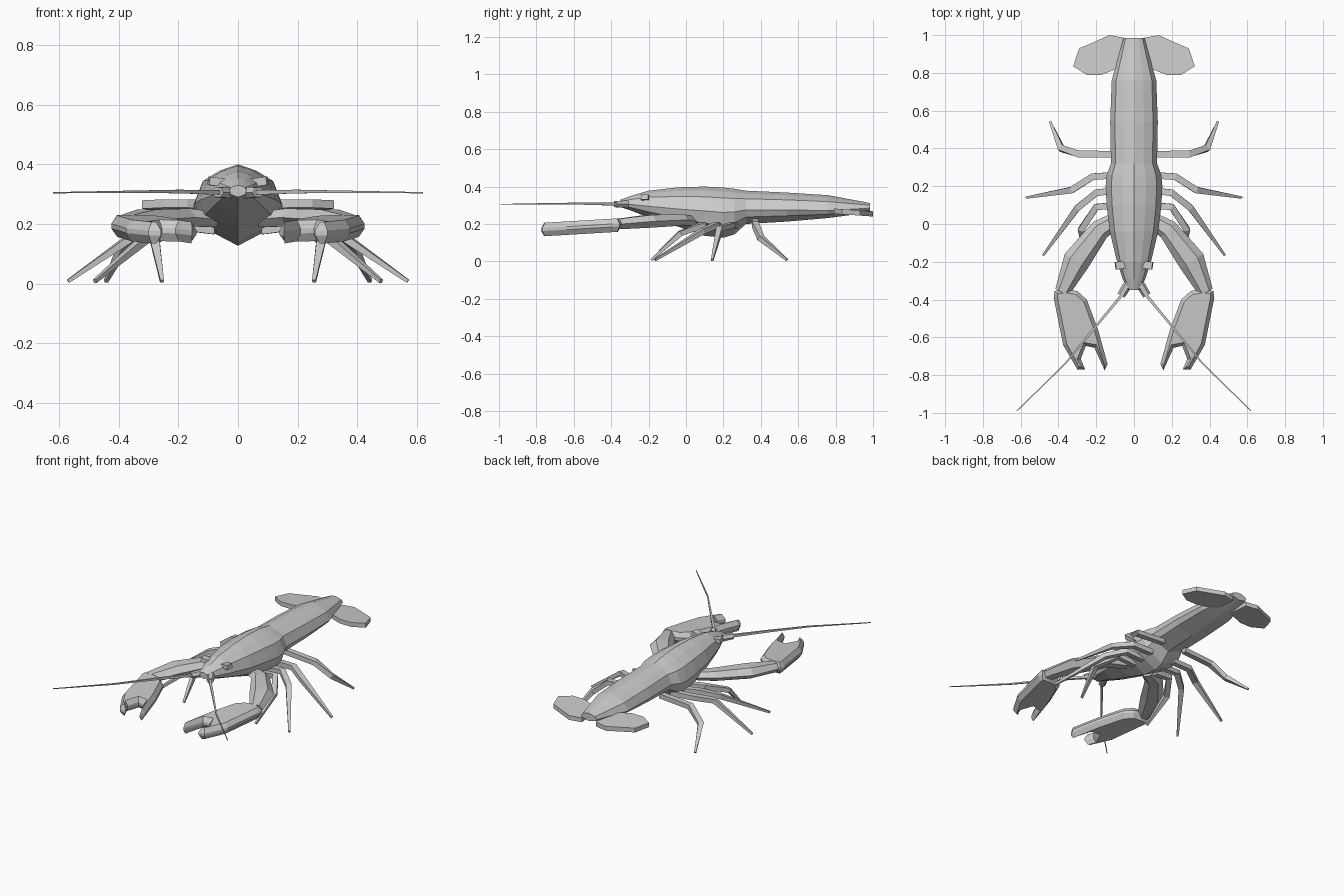
import bpy, bmesh
from mathutils import Vector

if "Cube" in bpy.data.objects:
    bpy.data.objects.remove(bpy.data.objects["Cube"])


def finish(name, bm, mirror=True):
    bmesh.ops.recalc_face_normals(bm, faces=bm.faces)
    me = bpy.data.meshes.new(name)
    bm.to_mesh(me)
    bm.free()
    ob = bpy.data.objects.new(name, me)
    bpy.context.collection.objects.link(ob)
    if mirror:
        ob.modifiers.new("mirror", "MIRROR").use_mirror_merge = False
    return ob


def loft(bm, rings):
    loops = [[bm.verts.new(p) for p in r] for r in rings]
    n = len(loops[0])
    for a, b in zip(loops, loops[1:]):
        for i in range(n):
            bm.faces.new((a[i], a[(i + 1) % n], b[(i + 1) % n], b[i]))
    bm.faces.new(loops[0])
    bm.faces.new(loops[-1])


# Limb with a given cross-section; sizes are (half width, half height)
SQUARE = [(-1, -1), (1, -1), (1, 1), (-1, 1)]
HEX = [(-1, 0), (-.5, -1), (.5, -1), (1, 0), (.5, 1), (-.5, 1)]


def limb(name, pts, sizes, section=SQUARE):
    pts = [Vector(p) for p in pts]
    rings = []
    for i, (p, (w, h)) in enumerate(zip(pts, sizes)):
        d = Vector()
        if i > 0:
            d += (p - pts[i - 1]).normalized()
        if i < len(pts) - 1:
            d += (pts[i + 1] - p).normalized()
        d.normalize()
        side = d.cross(Vector((0, 0, 1))).normalized()
        up = side.cross(d)
        rings.append([p + side * a * w + up * b * h for a, b in section])
    bm = bmesh.new()
    loft(bm, rings)
    return finish(name, bm)


def plate(name, outline, z_mid, half, inset=0.0):
    # closed slab around a sloping middle height, optionally bevelled inwards
    bm = bmesh.new()
    if not inset:
        loft(bm, [[(x, y, z_mid(x, y) + s * half) for x, y in outline] for s in (-1, 1)])
    else:
        loft(bm, [[(x, y, z_mid(x, y) + s * 0.008) for x, y in outline] for s in (-1, 1)])
        bm.normal_update()
        bmesh.ops.recalc_face_normals(bm, faces=bm.faces)
        for cap in [f for f in bm.faces if len(f.verts) == len(outline)]:
            s = 1 if cap.normal.z > 0 else -1
            bmesh.ops.inset_region(bm, faces=[cap], thickness=inset)
            for v in cap.verts:
                v.co.z += s * (half - 0.008)
    return finish(name, bm)


# Body: y, half width, top, widest height, bottom
stations = [
    (-.35, .03, .33, .31, .29), (-.29, .06, .352, .304, .27),
    (-.20, .09, .378, .295, .235), (-.04, .128, .396, .28, .185),
    (.10, .145, .40, .27, .137), (.20, .150, .395, .262, .127),
    (.26, .145, .388, .265, .145), (.32, .122, .378, .275, .20),
    (.54, .126, .368, .275, .213), (.76, .118, .354, .272, .232),
    (.985, .055, .312, .285, .262)]
rings = []
for y, w, t, m, b in stations:
    half = [(.42 * w, t - .16 * (t - m)), (.8 * w, t - .42 * (t - m)), (w, m), (.86 * w, m - .5 * (m - b))]
    rings.append([(0, y, t)] + [(x, y, z) for x, z in half] + [(0, y, b)]
                 + [(-x, y, z) for x, z in reversed(half)])
bm = bmesh.new()
loft(bm, rings)
finish("body", bm, mirror=False)

# Tail fan
plate("tail_fan", [(.05, .84), (.17, .79), (.25, .79), (.322, .835), (.29, .93),
                   (.22, .96), (.13, 1.0), (.05, .985)],
      lambda x, y: .268 - .07 * (y - .8), .014)

# Walking legs
legs = {
    "rear_leg": [(.08, .37, .215), (.29, .37, .20), (.385, .40, .125), (.443, .54, .008)],
    "third_leg": [(.08, .26, .19), (.22, .25, .195), (.33, .18, .175), (.57, .14, .008)],
    "second_leg": [(.08, .18, .18), (.20, .165, .195), (.30, .085, .16), (.48, -.165, .008)],
    "first_leg": [(.08, .10, .18), (.20, .09, .195), (.28, -.03, .15), (.255, -.185, .008)]}
for name, pts in legs.items():
    limb(name, pts, [(.017, .015), (.018, .015), (.017, .014), (.006, .006)])

# Claw arms
limb("claw_arm", [(.08, .03, .215), (.18, -.03, .222), (.305, -.195, .215), (.38, -.36, .20)],
     [(.04, .025), (.055, .03), (.072, .034), (.04, .028)], HEX)

# Claws: palm with two fingers
plate("claw", [(.36, -.345), (.42, -.355), (.425, -.39), (.375, -.64), (.30, -.77), (.258, -.77),
               (.282, -.715), (.255, -.645), (.21, -.655), (.155, -.775), (.14, -.74),
               (.19, -.56), (.25, -.40), (.30, -.355)],
      lambda x, y: .192 + .06 * (y + .4), .036, .02)

# Eyes
limb("eye", [(.05, -.215, .338), (.098, -.222, .345)], [(.02, .014), (.02, .014)])

# Antennae and their bases
limb("antenna_base", [(.03, -.315, .306), (.068, -.378, .306)], [(.024, .02), (.022, .016)], HEX)
limb("antenna", [(.055, -.365, .306), (.20, -.54, .309), (.36, -.735, .308), (.62, -.99, .305)],
     [(.008, .008), (.006, .006), (.004, .004), (.002, .002)])
